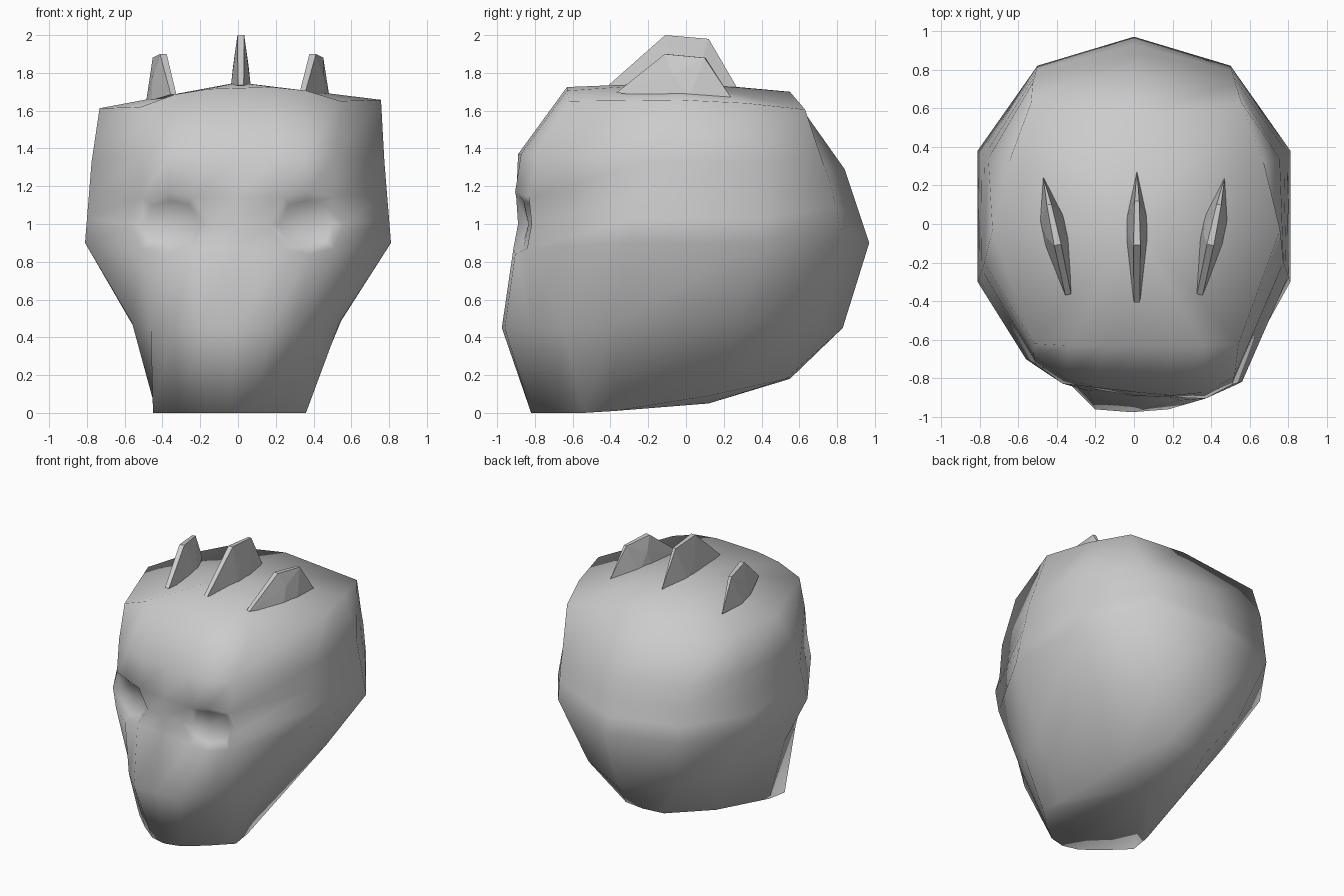
import bpy, bmesh, math
from mathutils import Vector, Matrix

if "Cube" in bpy.data.objects:
    bpy.data.objects.remove(bpy.data.objects["Cube"])

grey = bpy.data.materials.new("bone grey")
grey.diffuse_color = (0.6, 0.6, 0.6, 1)
grey.use_nodes = True
grey.node_tree.nodes["Principled BSDF"].inputs["Base Color"].default_value = grey.diffuse_color


def finish(bm, name, smooth):
    bmesh.ops.recalc_face_normals(bm, faces=bm.faces[:])
    for f in bm.faces:
        f.smooth = smooth
    me = bpy.data.meshes.new(name)
    bm.to_mesh(me)
    bm.free()
    me.materials.append(grey)
    ob = bpy.data.objects.new(name, me)
    bpy.context.collection.objects.link(ob)
    return ob


# Face half: height, then four (x, y) points from the centre line outwards
FACE = [
    (0.00, (0, -.82), (.12, -.79), (.26, -.68), (.405, -.54)),
    (0.45, (0, -.975), (.19, -.96), (.33, -.82), (.45, -.65)),
    (0.87, (0, -.90), (.24, -.885), (.37, -.86), (.51, -.78)),
    (1.00, (0, -.88), (.16, -.87), (.36, -.83), (.56, -.75)),
    (1.14, (0, -.89), (.24, -.87), (.37, -.86), (.51, -.77)),
    (1.37, (0, -.87), (.20, -.865), (.36, -.83), (.52, -.73)),
    (1.72, (0, -.63), (.17, -.63), (.35, -.63), (.53, -.62)),
]
# Cranium half: four (x, y, z) points from the temple to the back centre
BACK = [
    ((.39, -.38, .01), (.30, .12, .09), (.16, .53, .18), (0, .55, .18)),
    ((.55, -.38, .48), (.56, .28, .49), (.37, .66, .48), (0, .83, .45)),
    ((.81, -.30, .90), (.81, .38, .90), (.50, .82, .90), (0, .97, .90)),
    ((.775, -.20, 1.33), (.755, .34, 1.33), (.525, .73, 1.31), (0, .84, 1.29)),
    ((.745, -.03, 1.635), (.66, .32, 1.62), (.545, .63, 1.59), (0, .55, 1.70)),
]
EYE_RIM = {2: -.03, 4: .03}


def blend(a, b, t):
    return [Vector(p).lerp(Vector(q), t) for p, q in zip(a, b)]


backs = BACK[:3] + [blend(BACK[2], BACK[3], t) for t in (.3, .62)] + BACK[3:]


def skew(p):
    # Slight lopsidedness of the chin, brow, crown and nape
    x, y, z = p
    if z < .5:
        x -= max(.012, .045 * (1 - z / .45))
    if y < -.45 and .6 < z < 1.5:
        y -= (.12 if x > 0 else .09) * x
    if x > .4 and y > .6 and .8 < z < 1.2:
        z += .07
    if z > 1.5:
        z += .03 * x
        x += .012
    return x, y, z


# Head: mirrored rings joined into a shell
bm = bmesh.new()
rings = []
for r, ((z, *front), back) in enumerate(zip(FACE, backs)):
    half = []
    for c, (x, y) in enumerate(front):
        rise = EYE_RIM.get(r, 0) if c == 2 else 0
        drop = (0, 0, .025, .085)[c] if r == 6 else 0
        half.append((x, y, z + rise - drop))
    half += [tuple(p) for p in back]
    full = half + [(-x, y, h) for x, y, h in half[-2:0:-1]]
    rings.append([bm.verts.new(skew(p)) for p in full])
n = len(rings[0])
eyes = [[], []]
for i in range(len(rings) - 1):
    for k in range(n):
        m = (k + 1) % n
        f = bm.faces.new((rings[i][k], rings[i][m],
                          rings[i + 1][m], rings[i + 1][k]))
        if i in (2, 3) and k in (1, 2, n - 3, n - 2):
            eyes[k > 5].append(f)
for ring, pole in ((rings[0], (-.03, .12, .05)), (rings[-1], (0, 0, 1.75))):
    tip = bm.verts.new(pole)
    for k in range(n):
        bm.faces.new((ring[k], ring[(k + 1) % n], tip))
bmesh.ops.recalc_face_normals(bm, faces=bm.faces[:])
bm.normal_update()
# Eye sockets
for socket in eyes:
    bmesh.ops.inset_region(bm, faces=socket, thickness=.05, depth=-.04,
                           use_even_offset=True)
finish(bm, "head", True)


# Crest spikes: faceted fins with a narrow ridge, sunk into the crown
def spike(name, x, base, top, width, length, turn):
    bm = bmesh.new()
    pts = [(-.015, -.37 * length, base), (.015, -.37 * length, base),
           (0, .32 * length, base - .03)]
    for s in (-1, 1):
        pts += [(s * width, -.06, base - .03), (s * width, .07, base - .03),
                (s * width * .75, -.02, base + .1),
                (s * .018, -.07, top), (s * .012, .16 * length, top - .02)]
    for p in pts:
        bm.verts.new(p)
    bmesh.ops.convex_hull(bm, input=bm.verts[:])
    loose = [v for v in bm.verts if not v.link_faces]
    bmesh.ops.delete(bm, geom=loose, context='VERTS')
    bm.transform(Matrix.Translation((x, -.04, 0)) @ Matrix.Rotation(turn, 4, 'Z'))
    finish(bm, name, False)


spike("middle_spike", .015, 1.735, 2.0, .055, 1.0, 0)
for side, label in ((-1, "left"), (1, "right")):
    spike(label + "_spike", side * .41, 1.69 + side * .005, 1.9, .062, .9,
          -side * math.radians(12))
